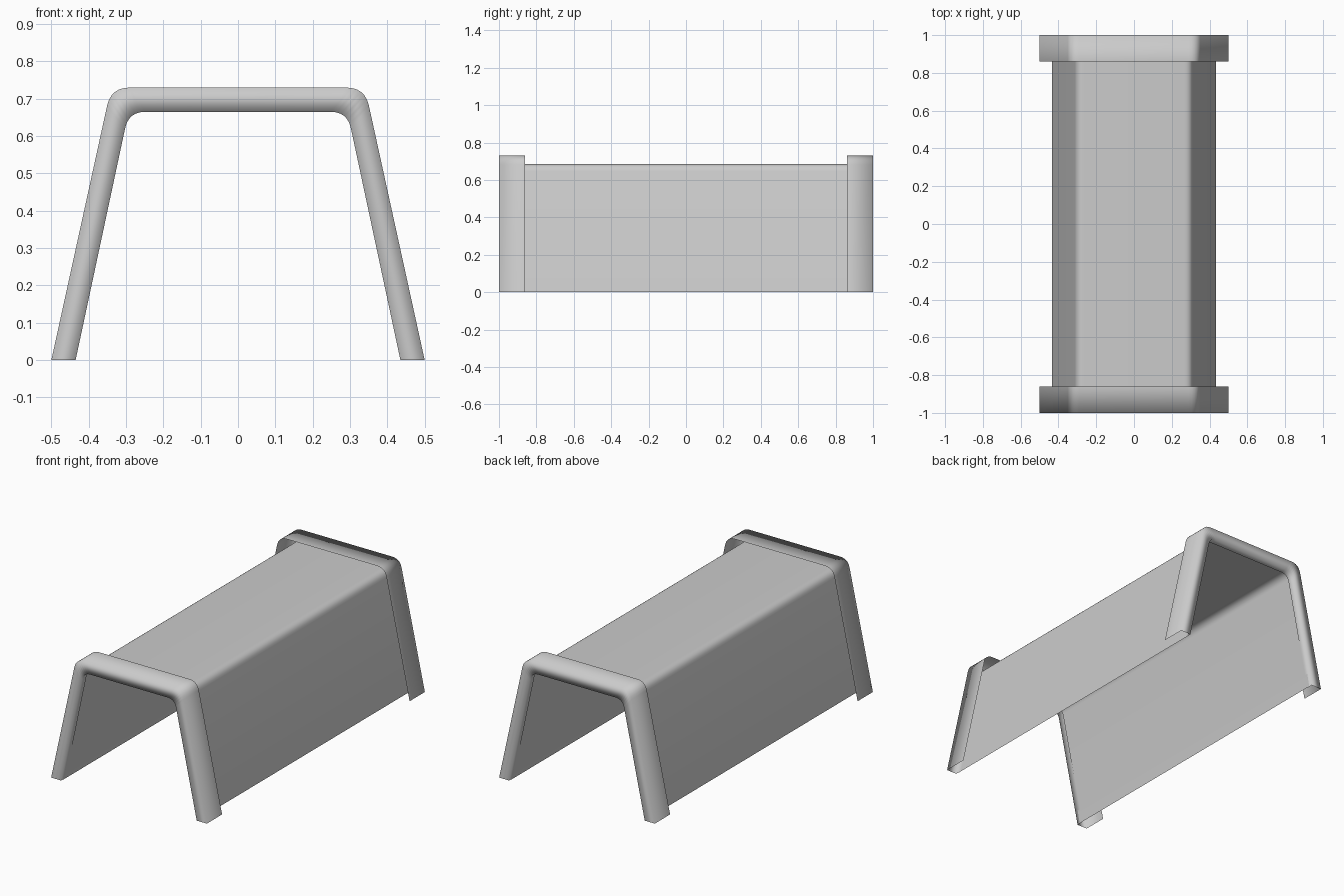
import bpy, bmesh
from mathutils import Vector

cube = bpy.data.objects.get("Cube")
if cube:
    bpy.data.objects.remove(cube)

grey = bpy.data.materials.new("light_grey")
grey.use_nodes = True
colour = (0.6, 0.6, 0.6, 1)
grey.diffuse_color = colour
grey.node_tree.nodes["Principled BSDF"].inputs["Base Color"].default_value = colour


def arch(foot, shoulder, height, radius, steps=6):
    """Arch outline (x, z) with rounded shoulders, from right foot to left foot."""
    corner = Vector((shoulder, height))
    base = Vector((foot, 0))
    start = corner + (base - corner).normalized() * radius
    end = corner - Vector((radius, 0))
    half = [base]
    for i in range(steps + 1):
        t = i / steps
        half.append(start * (1 - t) ** 2 + corner * 2 * t * (1 - t) + end * t ** 2)
    return half + [Vector((-p.x, p.y)) for p in reversed(half)]


def loft(name, sections):
    """Skin a sheet through outlines placed at given depths."""
    bm = bmesh.new()
    rows = [[bm.verts.new((p.x, y, p.y)) for p in outline] for outline, y in sections]
    for a, b in zip(rows, rows[1:]):
        for i in range(len(a) - 1):
            bm.faces.new((a[i], a[i + 1], b[i + 1], b[i]))
    bmesh.ops.recalc_face_normals(bm, faces=bm.faces)
    # Make the top of the sheet face upward
    top = max(bm.faces, key=lambda f: f.calc_center_median().z)
    if top.normal.z < 0:
        bmesh.ops.reverse_faces(bm, faces=bm.faces)
    mesh = bpy.data.meshes.new(name)
    bm.to_mesh(mesh)
    bm.free()
    mesh.materials.append(grey)
    mesh.shade_smooth()
    obj = bpy.data.objects.new(name, mesh)
    bpy.context.collection.objects.link(obj)
    return obj


outer = arch(0.5, 0.34, 0.73, 0.05)
inner = arch(0.435, 0.293, 0.665, 0.045)
shell = arch(0.433, 0.305, 0.685, 0.04)

# Long thin cover
loft("tunnel_shell", [(shell, -0.98), (shell, 0.98)])

# Hollow end rims: outer wall, end plate and short inner lip
for name, side in (("front_rim", -1), ("back_rim", 1)):
    loft(name, [(outer, side * 0.86), (outer, side), (inner, side), (inner, side * 0.96)])
